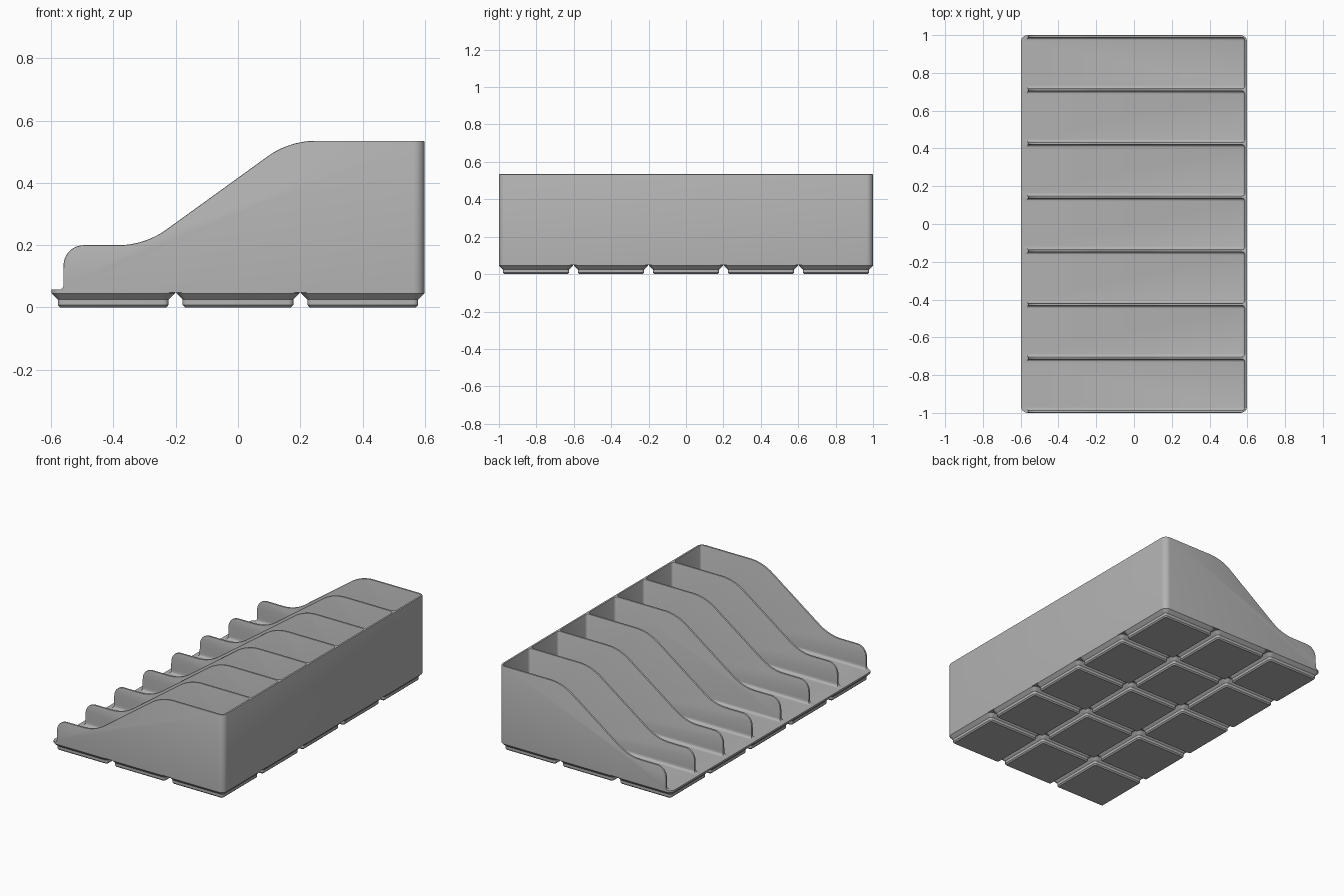
import bpy, bmesh, math
from mathutils import Matrix

if "Cube" in bpy.data.objects:
    bpy.data.objects.remove(bpy.data.objects["Cube"])

HX, HY, TOP = 0.599, 1.0, 0.535      # overall half sizes and height
PLATE, FLOOR = 0.0475, 0.057         # underside and top of the floor plate
WALL, PITCH = 0.013, 0.401           # wall thickness and foot spacing
SLOTS = 7

grey = bpy.data.materials.new("plain grey")
grey.use_nodes = True
grey.diffuse_color = (0.45, 0.45, 0.45, 1)
grey.node_tree.nodes["Principled BSDF"].inputs["Base Color"].default_value = (0.45, 0.45, 0.45, 1)


def add_object(name, bm):
    bmesh.ops.recalc_face_normals(bm, faces=bm.faces)
    mesh = bpy.data.meshes.new(name)
    bm.to_mesh(mesh)
    bm.free()
    mesh.materials.append(grey)
    ob = bpy.data.objects.new(name, mesh)
    bpy.context.collection.objects.link(ob)
    return ob


def arc(cx, cz, r, a0, a1, n=8):
    angles = [math.radians(a0 + (a1 - a0) * i / n) for i in range(n + 1)]
    return [(cx + r * math.cos(a), cz + r * math.sin(a)) for a in angles]


def rounded_rect(hx, hy, r):
    pts = []
    for sx, sy, a in ((1, 1, 0), (-1, 1, 90), (-1, -1, 180), (1, -1, 270)):
        pts += arc(sx * (hx - r), sy * (hy - r), r, a, a + 90, 6)
    return pts


def loft(bm, sections, x=0, y=0):
    """Stack rounded rectangles given as (half x, half y, radius, height)."""
    rings = [[bm.verts.new((x + px, y + py, z)) for px, py in rounded_rect(hx, hy, r)]
             for hx, hy, r, z in sections]
    for low, high in zip(rings, rings[1:]):
        for i in range(len(low)):
            j = (i + 1) % len(low)
            bm.faces.new((low[i], low[j], high[j], high[i]))
    bm.faces.new(rings[0][::-1])
    bm.faces.new(rings[-1])


def boolean(ob, cutter, operation):
    cutter.hide_render = True
    mod = ob.modifiers.new(operation, 'BOOLEAN')
    mod.operation, mod.solver, mod.object = operation, 'EXACT', cutter


# Side profile: lip, rounded nose, low rail, S-shaped slope, tall back
profile = [(HX + 0.05, PLATE - 0.05), (HX + 0.05, TOP)]
profile += arc(0.25, TOP - 0.265, 0.265, 90, 125, 12)
profile += arc(-0.385, 0.2 + 0.265, 0.265, 305, 270, 12)
profile += arc(-0.495, 0.135, 0.065, 90, 180, 10)
profile += arc(-0.575, FLOOR + 0.015, 0.015, 0, -90, 5)
profile += [(-HX - 0.05, FLOOR), (-HX - 0.05, PLATE - 0.05)]
bm = bmesh.new()
face = bm.faces.new([bm.verts.new((x, -HY - 0.05, z)) for x, z in profile])
ext = bmesh.ops.extrude_face_region(bm, geom=[face])
bmesh.ops.translate(bm, vec=(0, 2 * HY + 0.1, 0),
                    verts=[v for v in ext["geom"] if isinstance(v, bmesh.types.BMVert)])
body = add_object("divided_tray", bm)

# Rounded outer footprint
bm = bmesh.new()
loft(bm, [(HX, HY, 0.036, PLATE), (HX, HY, 0.036, TOP + 0.1)])
footprint = add_object("footprint_helper", bm)
boolean(body, footprint, 'INTERSECT')

# Compartments with filleted floors and corners
bm = bmesh.new()
step = (2 * HY - WALL) / SLOTS
x0, x1, z1 = -HX - 0.1, HX - WALL, TOP + 0.1
for i in range(SLOTS):
    y = -HY + WALL / 2 + step * (i + 0.5)
    size = Matrix.Diagonal((x1 - x0, step - WALL, z1 - FLOOR, 1))
    bmesh.ops.create_cube(bm, size=1, matrix=Matrix.Translation(((x0 + x1) / 2, y, (FLOOR + z1) / 2)) @ size)
bmesh.ops.bevel(bm, geom=bm.edges[:], offset=0.016, segments=4, profile=0.5, affect='EDGES')
slots = add_object("compartment_helper", bm)
boolean(body, slots, 'DIFFERENCE')

# Bake the cuts, then soften the upper rims
bpy.context.view_layer.update()
baked = bpy.data.meshes.new_from_object(body.evaluated_get(bpy.context.evaluated_depsgraph_get()))
body.modifiers.clear()
bm = bmesh.new()
bm.from_mesh(baked)
bmesh.ops.remove_doubles(bm, verts=bm.verts[:], dist=0.0002)
rims = [e for e in bm.edges if min(v.co.z for v in e.verts) > FLOOR + 0.03
        and len(e.link_faces) == 2 and e.calc_face_angle() > math.radians(60)]
bmesh.ops.bevel(bm, geom=rims, offset=0.004, segments=2, profile=0.5, affect='EDGES', clamp_overlap=True)
bm.to_mesh(body.data)
bm.free()
for helper in (footprint, slots):
    bpy.data.objects.remove(helper)

# Grid of stepped feet
bm = bmesh.new()
for i in range(3):
    for j in range(5):
        loft(bm, [(0.170, 0.170, 0.008, 0), (0.1775, 0.1775, 0.0155, 0.0076),
                  (0.1775, 0.1775, 0.0155, 0.025), (0.198, 0.198, 0.036, PLATE - 0.002),
                  (0.198, 0.198, 0.036, PLATE)],
             (i - 1) * PITCH, (j - 2) * PITCH)
feet = add_object("base_feet", bm)

for ob in (body, feet):
    bpy.ops.object.select_all(action='DESELECT')
    ob.select_set(True)
    bpy.context.view_layer.objects.active = ob
    bpy.ops.object.shade_smooth_by_angle(angle=math.radians(30))
